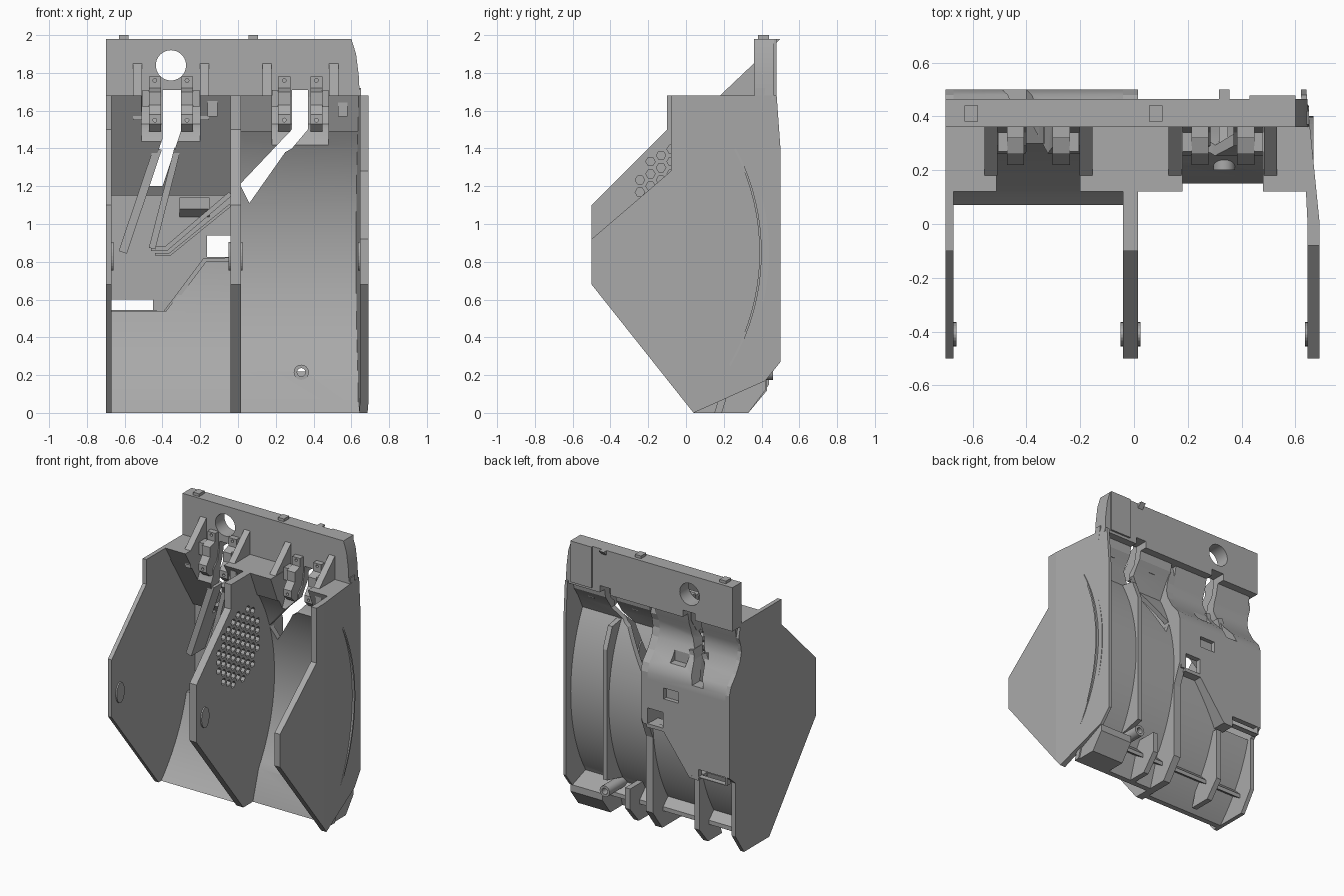
import bpy, bmesh, math
from mathutils import Vector

cube = bpy.data.objects.get("Cube")
if cube:
    bpy.data.objects.remove(cube, do_unlink=True)

grey = bpy.data.materials.new("plain_grey")
grey.use_nodes = True
grey.diffuse_color = (0.4, 0.4, 0.4, 1)
grey.node_tree.nodes["Principled BSDF"].inputs["Base Color"].default_value = (0.4, 0.4, 0.4, 1)


def finish(name, bm):
    bmesh.ops.recalc_face_normals(bm, faces=bm.faces)
    mesh = bpy.data.meshes.new(name)
    bm.to_mesh(mesh)
    bm.free()
    mesh.materials.append(grey)
    ob = bpy.data.objects.new(name, mesh)
    bpy.context.collection.objects.link(ob)
    return ob


def add_prism(bm, pts, a, b, axis):
    """Extrude a 2D outline along x (points are y, z) or y (points are x, z)."""
    def place(p, t):
        return (t, p[0], p[1]) if axis == "x" else (p[0], t, p[1])
    lo = [bm.verts.new(place(p, a)) for p in pts]
    hi = [bm.verts.new(place(p, b)) for p in pts]
    bm.faces.new(lo)
    bm.faces.new(hi[::-1])
    for i in range(len(pts)):
        j = (i + 1) % len(pts)
        bm.faces.new((lo[i], lo[j], hi[j], hi[i]))


def prism(name, pts, a, b, axis="x"):
    bm = bmesh.new()
    add_prism(bm, pts, a, b, axis)
    return finish(name, bm)


def rect(x0, x1, z0, z1):
    return [(x0, z0), (x1, z0), (x1, z1), (x0, z1)]


def ngon(cx, cz, r, n=24, sx=1.0):
    return [(cx + sx * r * math.cos(math.tau * i / n),
             cz + r * math.sin(math.tau * i / n)) for i in range(n)]


def strip(pts, w):
    """Band of width w around an open path."""
    left, right = [], []
    for i, p in enumerate(pts):
        d = Vector(pts[min(i + 1, len(pts) - 1)]) - Vector(pts[max(i - 1, 0)])
        n = Vector((-d.y, d.x)).normalized() * w / 2
        left.append(tuple(Vector(p) + n))
        right.append(tuple(Vector(p) - n))
    return left + right[::-1]


def cut(ob, outlines, a, b, axis="y"):
    bm = bmesh.new()
    for pts in outlines:
        add_prism(bm, pts, a, b, axis)
    tool = finish("cutter", bm)
    tool.hide_render = True
    mod = ob.modifiers.new("cut", "BOOLEAN")
    mod.operation, mod.solver, mod.object = "DIFFERENCE", "EXACT", tool
    bpy.context.view_layer.objects.active = ob
    bpy.ops.object.modifier_apply(modifier=mod.name)
    bpy.data.objects.remove(tool, do_unlink=True)


def smooth(ob):
    bpy.ops.object.select_all(action="DESELECT")
    ob.select_set(True)
    bpy.context.view_layer.objects.active = ob
    bpy.ops.object.shade_smooth_by_angle(angle=math.radians(25))


def arc(z0, z1, off=0.0, n=28, k=1.0):
    """Concave panel curve as (y, z) points; k scales its depth."""
    zs = [z0 + (z1 - z0) * i / n for i in range(n + 1)]
    return [(.4 + off - k * (1.18 - math.sqrt(1.392 - (z - .85) ** 2)), z) for z in zs]


# Left and middle dividers
nose = [(.04, 0), (-.5, .68), (-.5, 1.1), (-.1, 1.5), (-.1, 1.68), (.37, 1.68)]
waist = [(.39, 1.58), (.37, 1.53), (.36, 1.47), (.375, 1.41), (.42, 1.33), (.48, 1.26), (.5, 1.2)]
prism("left_divider", nose + waist + [(.5, .6), (.43, .54), (.43, .15), (.33, 0)], -.7, -.67)
middle = prism("middle_divider", nose + waist + [(.5, .85), (.44, .7), (.44, .15), (.33, 0)],
               -.04, .015)

# Honeycomb vents in the middle divider
vents = []
for col in range(-5, 6):
    for row in range(-6, 6):
        y, z = -.02 + .056 * col, 1.233 + .065 * (row + .5 * (col % 2))
        if math.hypot(y + .02, z - 1.2) < .275 and z < min(1.52 + y, 1.43):
            vents.append(ngon(y, z, .025, 6))
cut(middle, vents, -.1, .1, "x")

# Outer wall with its rear half tapering inward
bm = bmesh.new()
add_prism(bm, [(.04, 0), (-.5, .68), (-.5, .92), (-.08, 1.28), (-.08, 1.68),
               (.48, 1.68), (.5, 1.4), (.5, .27), (.42, .17)], .645, .69, "x")
bmesh.ops.bisect_plane(bm, geom=bm.verts[:] + bm.edges[:] + bm.faces[:],
                       plane_co=(0, 0, 0), plane_no=(0, 1, 0))
for v in bm.verts:
    if v.co.y > 0:
        v.co.x -= .1 * v.co.y * (1 if v.co.x > .66 else .5)
finish("outer_wall", bm)
prism("outer_wall_crease", strip(arc(.25, 1.4, -.005, 16), .012), .64, .667)

# Curved panel of the wide bay
saddle = [(.2, 1.56), (.24, 1.525), (.28, 1.52), (.34, 1.58), (.37, 1.72), (.42, 1.72),
          (.4, 1.6), (.345, 1.52)]
lip = [(0, 1.41), (.25, 1.41), (.29, 1.5), (.29, 1.7), (0, 1.7)]
right_panel = prism("right_curved_panel", [(.15, 0)] + arc(.22, 1.5) + saddle
                    + arc(.22, 1.42, .04)[::-1] + [(.19, 0)], .01, .65)
cut(right_panel, [[(.285, 1.8), (.285, 1.5), (.01, 1.21), (.06, 1.11), (.25, 1.38), (.285, 1.4),
                   (.37, 1.5), (.37, 1.8)], ngon(.335, .215, .022)], -.2, .7)
cut(right_panel, [lip], .18, .48, "x")

# Curved panel of the narrow bay, opened towards the rear box
box_shape = [(-.67, .54), (-.38, .54), (-.17, .82), (-.03, .82), (-.03, 1.4), (-.67, 1.4)]
left_panel = prism("left_curved_panel", arc(0, 1.17, k=.91) + arc(.03, 1.17, .04, k=.91)[::-1]
                   + [(.11, 0)], -.68, -.03)
cut(left_panel, [box_shape], -.2, .7)
channel = [(-.4, 1.8), (-.4, 1.45), (-.49, 1.2), (-.4, 1.2), (-.3, 1.5), (-.3, 1.8)]
hood = prism("left_hood", [(.44, 1.15), (.175, 1.58)] + saddle[:6] + waist + [(.5, 1.15)],
             -.68, -.03)
cut(hood, [channel], -.2, .7)
cut(hood, [rect(-.31, -.19, 1.29, 1.37)], .4, .6)
cut(hood, [lip], -.51, -.2, "x")

# Rear box: back panel, floor and cable channels
back = prism("rear_box_panel", [(-.68, .54), (-.38, .54), (-.17, .82), (0, .82), (0, 1.18), (-.68, 1.18)],
             .46, .5, "y")
cut(back, [rect(-.67, -.45, .545, .6), rect(-.165, -.04, .825, .94), rect(-.29, -.17, 1.04, 1.12)],
    .3, .7)
prism("rear_box_floor", strip([(-.45, .53), (-.385, .53), (-.175, .81), (-.03, .81)], .024),
      .38, .5, "y")
prism("socket_block", [(.47, 1.03), (.4, 1.08), (.4, 1.14), (.47, 1.14)], -.31, -.15)
for name, path, w in (("outer", [(-.425, 1.4), (-.61, .85)], .045),
                      ("inner", [(-.32, 1.4), (-.455, .87)], .035)):
    prism(name + "_channel_rib", strip(path, w), .3, .4, "y")
    path[0] = tuple(Vector(path[0]).lerp(Vector(path[1]), .45))
    prism(name + "_channel_root", strip(path, w), .39, .47, "y")
for name, path, w in (("upper", [(-.46, .87), (-.38, .87), (-.04, 1.16)], .025),
                      ("lower", [(-.44, .84), (-.36, .84), (-.04, 1.1)], .015)):
    prism(name + "_branch_rib", strip(path, w), .39, .47, "y")

# Upper rear plate with a round opening
plate = prism("top_plate", [(-.7, 1.66), (.645, 1.66), (.64, 1.78), (.625, 1.9), (.6, 1.98), (-.7, 1.98)],
              .36, .465, "y")
cut(plate, [ngon(-.355, 1.84, .08, 40), rect(-.4, -.3, 1.6, 1.71), rect(.285, .37, 1.6, 1.71)],
    .2, .6)
prism("plate_hook", [(.45, 1.93), (.5, 1.98), (.45, 1.98)], .315, .355)
prism("plate_end_pad", [(.46, 1.68), (.478, 1.68), (.478, 1.98), (.46, 1.98)], .43, .6)
for x in (-.605, .08):
    prism("top_clip", rect(x - .025, x + .025, 1.97, 2), .38, .44, "y")

# Shelf blocks on both sides of the two pockets
for a, b, y in ((-.68, -.51, .235), (-.2, -.03, .235), (0, .18, .2), (.48, .65, .2)):
    prism("shelf_block", [(.12, 1.68), (y, 1.49), (.34, 1.54), (.38, 1.68)], a, b)

# Gussets and hinge tabs of each pocket
for cx in (-.355, .33):
    for s in (-1, 1):
        g = cx + s * .177
        prism("gusset", [(.18, 1.68), (.18, 1.55), (.37, 1.55), (.37, 1.86)], g - .024, g + .024)
        t = cx + s * .085
        tab = prism("hinge_tab", [(.26, 1.49), (.22, 1.53), (.22, 1.58), (.26, 1.63), (.26, 1.7), (.32, 1.72),
                                  (.32, 1.78), (.37, 1.78), (.37, 1.6), (.3, 1.49)], t - .032, t + .032)
        cut(tab, [ngon(t, 1.76, .01, 12), ngon(t, 1.55, .01, 12)], .1, .5)
        prism("hinge_ear", rect(.27, .34, 1.62, 1.71), cx + s * .115, cx + s * .15)
for x in (-.135, .555):
    prism("shelf_button", rect(x - .026, x + .026, 1.57, 1.65), .135, .2, "y")

# Stiffening ribs behind the curved panels
prism("tall_rib", arc(.25, 1.42, .02) + [(.4, 1.4), (.46, 1.25), (.46, .3)], .315, .35)
for x, top in ((-.39, .5), (.17, .27)):
    foot = [(.17, 0)] + arc(.22, top, .02, 8) + [(.43, top), (.43, .12), (.33, 0)]
    prism("foot_rib", foot, x - .02, x + .02)
prism("corner_base", [(.17, 0), (.24, .22), (.42, .17), (.42, .12), (.33, 0)], .38, .64)
for a, b in ((-.68, -.03), (.01, .4)):
    prism("base_bar", [(.24, .17), (.32, .12), (.32, .15), (.25, .22)], a, b)

# Screw boss
boss = prism("screw_boss", ngon(.335, .215, .04), .2, .46, "y")
cut(boss, [ngon(.335, .215, .022)], .1, .6)

# Snap latches on the dividers
for a, b in ((-.675, -.66), (-.05, -.035), (.01, .025), (.635, .65)):
    prism("snap_latch", ngon(-.41, .83, .075, 24, .6), a, b)

for ob in (right_panel, left_panel, hood, plate, boss):
    smooth(ob)
